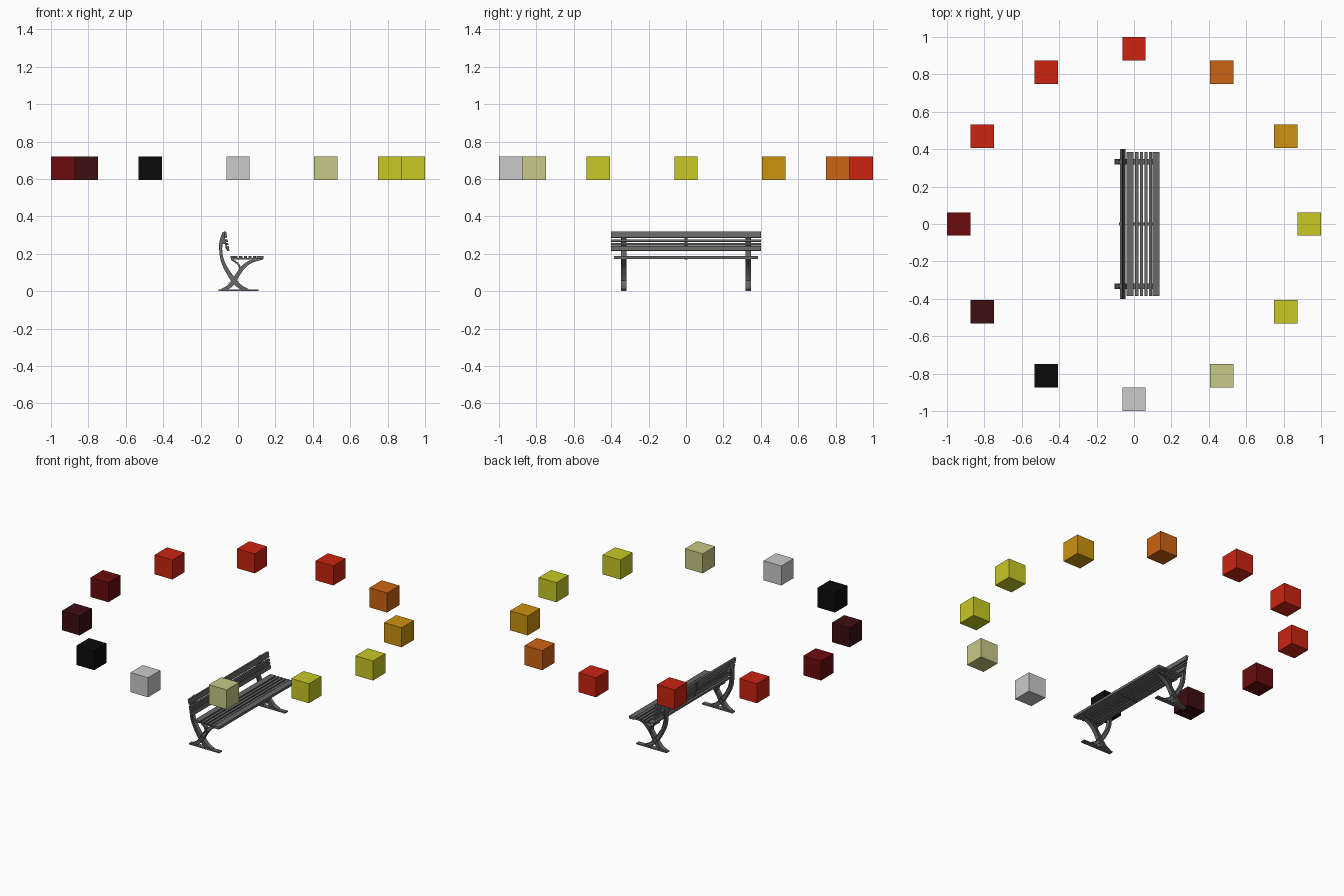
import bpy, bmesh, math
from mathutils import Vector, Matrix

if "Cube" in bpy.data.objects:
    bpy.data.objects.remove(bpy.data.objects["Cube"], do_unlink=True)


def material(name, srgb):
    linear = [((c / 255 + 0.055) / 1.055) ** 2.4 if c > 10 else c / 255 / 12.92 for c in srgb]
    mat = bpy.data.materials.new(name)
    mat.use_nodes = True
    mat.diffuse_color = (*linear, 1)
    mat.node_tree.nodes["Principled BSDF"].inputs["Base Color"].default_value = (*linear, 1)
    return mat


COLOURS = {
    "yellow": (200, 200, 37), "amber": (204, 146, 16), "orange": (204, 100, 18),
    "red": (204, 36, 16), "dark_red": (106, 12, 14), "maroon": (62, 14, 16),
    "black": (11, 11, 11), "light_grey": (202, 202, 202), "khaki": (200, 200, 134),
    "bench_grey": (104, 104, 104),
}
MATS = {name: material(name, rgb) for name, rgb in COLOURS.items()}


def finish(name, bm, colour):
    bmesh.ops.recalc_face_normals(bm, faces=bm.faces)
    mesh = bpy.data.meshes.new(name)
    bm.to_mesh(mesh)
    bm.free()
    mesh.materials.append(MATS[colour])
    obj = bpy.data.objects.new(name, mesh)
    bpy.context.collection.objects.link(obj)
    return obj


def box(name, centre, size, colour="bench_grey", tilt=0):
    bm = bmesh.new()
    bmesh.ops.create_cube(bm, size=1, matrix=Matrix.Diagonal((*size, 1)))
    obj = finish(name, bm, colour)
    obj.location = centre
    obj.rotation_euler.y = tilt
    return obj


def smooth_path(points, steps=5):
    """Catmull-Rom curve through (x, z, half thickness) points."""
    p = [Vector(q) for q in points]
    p = [2 * p[0] - p[1]] + p + [2 * p[-1] - p[-2]]
    out = []
    for a, b, c, d in zip(p, p[1:], p[2:], p[3:]):
        for i in range(steps):
            t = i / steps
            out.append(0.5 * (2 * b + (c - a) * t + (2 * a - 5 * b + 4 * c - d) * t * t
                              + (3 * b - a - 3 * c + d) * t ** 3))
    return out + [p[-2]]


def add_strip(bm, left, right, y, width):
    """Solid strip between two side lines in the xz plane."""
    rings = []
    for a, b in zip(left, right):
        rings.append([bm.verts.new((q.x, y + s * width / 2, q.y))
                      for q, s in ((a, -1), (b, -1), (b, 1), (a, 1))])
    for r, s in zip(rings, rings[1:]):
        for i in range(4):
            bm.faces.new((r[i], r[(i + 1) % 4], s[(i + 1) % 4], s[i]))
    bm.faces.new(rings[0])
    bm.faces.new(rings[-1])


def beam(name, points, y, flange=0.003):
    """Curved tapering beam: thin web with a wider flange along each edge."""
    path = smooth_path(points)
    left, right, left_in, right_in = [], [], [], []
    for i, q in enumerate(path):
        d = path[min(i + 1, len(path) - 1)] - path[max(i - 1, 0)]
        n = Vector((-d.y, d.x)).normalized()
        c = Vector((q.x, q.y))
        inner = max(q.z - flange, 0.0005)
        left.append(c + n * q.z)
        right.append(c - n * q.z)
        left_in.append(c + n * inner)
        right_in.append(c - n * inner)
    bm = bmesh.new()
    add_strip(bm, left_in, right_in, y, 0.012)
    add_strip(bm, left, left_in, y, 0.028)
    add_strip(bm, right_in, right, y, 0.028)
    finish(name, bm, "bench_grey")


# Ring of floating colour cubes, anticlockwise from the left side
ring = ["yellow", "amber", "orange", "red", "red", "red", "dark_red", "maroon",
        "black", "light_grey", "khaki", "yellow"]
for i, colour in enumerate(ring):
    a = i * math.pi / 6
    box(f"colour_cube_{i + 1}", (0.937 * math.cos(a), 0.937 * math.sin(a), 0.658),
        (0.125, 0.125, 0.125), colour)

# Bench seat: narrow slats between two wide edge slats
box("seat_rear_slat", (-0.021, 0, 0.183), (0.038, 0.77, 0.012))
box("seat_front_slat", (0.117, 0, 0.181), (0.036, 0.77, 0.016))
for i in range(4):
    box(f"seat_slat_{i + 1}", (0.015 + i * 0.0245, 0, 0.183), (0.017, 0.77, 0.012))
box("seat_middle_brace", (0.045, 0, 0.174), (0.15, 0.014, 0.008))

# Backrest: slats stacked along a leaning line
LEAN = -math.atan2(0.018, 0.105)
for name, low, high in (("lower", 0.215, 0.241), ("lower_middle", 0.246, 0.257),
                        ("upper_middle", 0.263, 0.276), ("upper", 0.285, 0.319)):
    z = (low + high) / 2
    box(f"back_{name}_slat", (-0.052 - (z - 0.215) * 0.171, 0, z),
        (0.013, 0.8, high - low), tilt=LEAN)
box("back_middle_brace", (-0.069, 0, 0.266), (0.006, 0.014, 0.09), tilt=LEAN)

# Cast end frames: crossing curved beams on a flat foot
for side, y in (("left", -0.333), ("right", 0.333)):
    box(f"{side}_foot_plate", (0.002, y, 0.004), (0.215, 0.028, 0.008))
    beam(f"{side}_back_beam", [(0.055, 0.007, 0.004), (0.015, 0.022, 0.011), (-0.02, 0.055, 0.013),
                               (-0.055, 0.105, 0.011), (-0.082, 0.16, 0.009), (-0.092, 0.215, 0.008),
                               (-0.09, 0.265, 0.009), (-0.076, 0.315, 0.006)], y)
    beam(f"{side}_seat_beam", [(-0.09, 0.007, 0.004), (-0.055, 0.02, 0.01), (-0.025, 0.05, 0.013),
                               (0.003, 0.095, 0.011), (0.035, 0.135, 0.01), (0.075, 0.16, 0.008),
                               (0.13, 0.172, 0.004)], y)
    beam(f"{side}_seat_strut", [(0.012, 0.105, 0.006), (0.004, 0.14, 0.005), (-0.035, 0.172, 0.005)], y)
    box(f"{side}_seat_rail", (0.045, y, 0.173), (0.165, 0.028, 0.008))
    box(f"{side}_back_bracket", (-0.077, y, 0.272), (0.02, 0.024, 0.04), tilt=LEAN)
